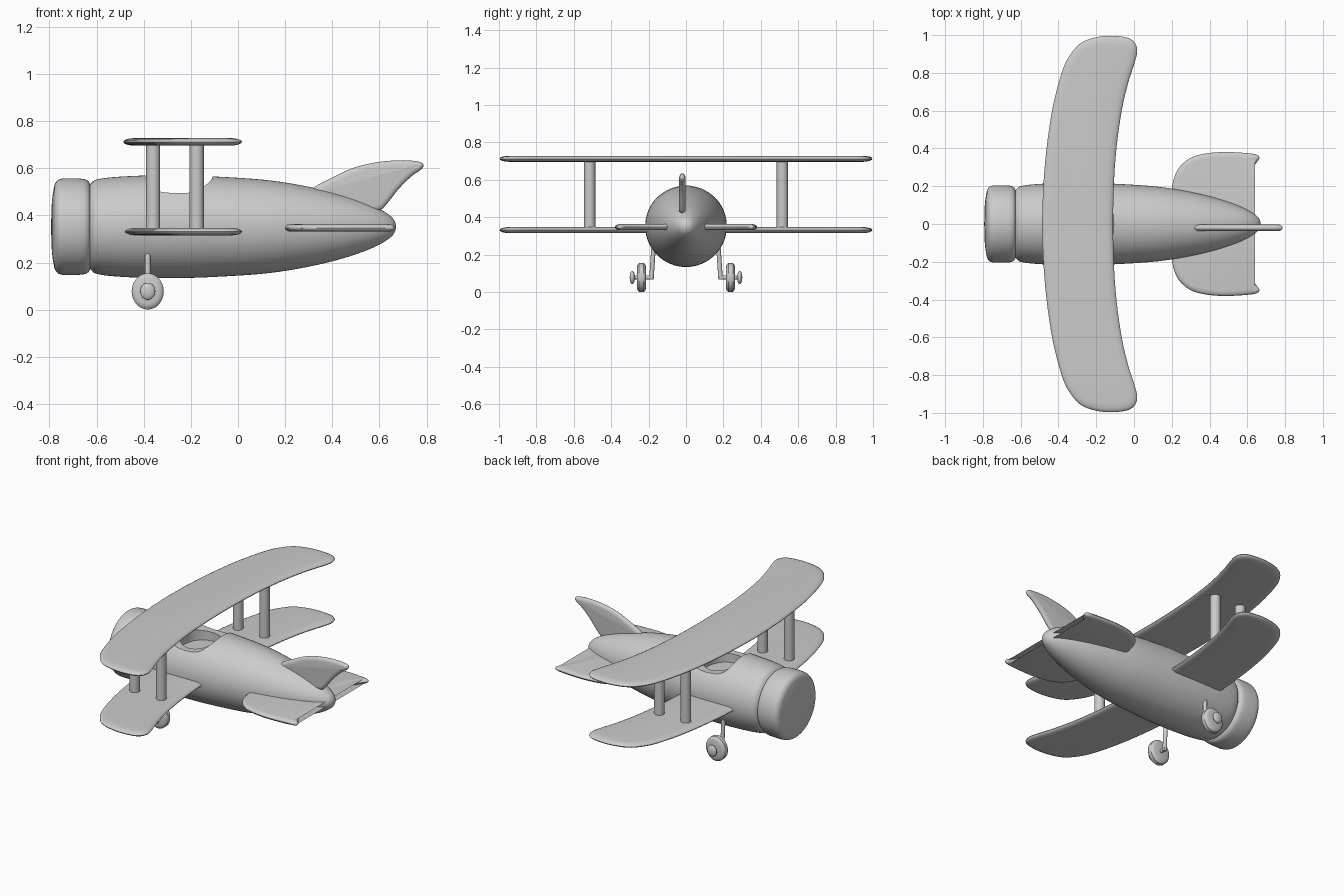
import bpy, bmesh, math
from mathutils import Vector, Matrix

if "Cube" in bpy.data.objects:
    bpy.data.objects.remove(bpy.data.objects["Cube"], do_unlink=True)

grey = bpy.data.materials.new("plain grey")
grey.use_nodes = True
colour = (0.6, 0.6, 0.6, 1)
grey.diffuse_color = colour
grey.node_tree.nodes["Principled BSDF"].inputs["Base Color"].default_value = colour


def finish(bm, name, smooth=True):
    bmesh.ops.recalc_face_normals(bm, faces=bm.faces)
    mesh = bpy.data.meshes.new(name)
    bm.to_mesh(mesh)
    bm.free()
    mesh.materials.append(grey)
    ob = bpy.data.objects.new(name, mesh)
    bpy.context.collection.objects.link(ob)
    if smooth:
        smooth_object(ob)
    return ob


def smooth_object(ob):
    bpy.ops.object.select_all(action='DESELECT')
    ob.select_set(True)
    bpy.context.view_layer.objects.active = ob
    bpy.ops.object.shade_smooth_by_angle(angle=math.radians(40))


def spline(points, steps=4, closed=False):
    """Smooth 2D curve through the points."""
    n = len(points)
    pick = lambda i: Vector(points[i % n] if closed else points[max(0, min(n - 1, i))])
    out = []
    for i in range(n if closed else n - 1):
        a, b, c, d = (pick(i + k) for k in (-1, 0, 1, 2))
        for s in range(steps):
            t = s / steps
            out.append(b + (c - a) * t / 2 + (2 * a - 5 * b + 4 * c - d) * t * t / 2
                       + (3 * b - a - 3 * c + d) * t ** 3 / 2)
    return out if closed else out + [pick(n - 1)]


def skin(bm, rings):
    """Join closed rings of points and cap both ends."""
    loops = [[bm.verts.new(p) for p in ring] for ring in rings]
    n = len(loops[0])
    for a, b in zip(loops, loops[1:]):
        for i in range(n):
            j = (i + 1) % n
            bm.faces.new((a[i], a[j], b[j], b[i]))
    bm.faces.new(loops[0])
    bm.faces.new(loops[-1])


def lathe(name, profile, matrix, segments=64, smooth=True):
    """Turn (distance, radius) pairs around the local x axis."""
    bm = bmesh.new()
    turns = [2 * math.pi * k / segments for k in range(segments)]
    skin(bm, [[matrix @ Vector((x, max(r, 0.0005) * math.cos(t), max(r, 0.0005) * math.sin(t)))
               for t in turns] for x, r in profile])
    return finish(bm, name, smooth)


def blade(name, outline, place, half, edge):
    """Thin plate with a rounded rim; place maps (u, v, w) into space."""
    n = len(outline)
    area = sum(outline[i - 1].cross(outline[i]) for i in range(n))
    side = 1 if area > 0 else -1
    normals = []
    for i in range(n):
        t = (outline[(i + 1) % n] - outline[i - 1]).normalized()
        normals.append(Vector((-t.y, t.x)) * side)
    rings = []
    for k in range(-4, 5):
        a = math.radians(k * 22)
        shift = edge * (1 - math.cos(a))
        rings.append([place(p.x + m.x * shift, p.y + m.y * shift, half * math.sin(a))
                      for p, m in zip(outline, normals)])
    bm = bmesh.new()
    skin(bm, rings)
    return finish(bm, name)


def mirrored(half_outline):
    """Full planform from its +y half, root leading edge to root trailing edge."""
    curve = spline(half_outline)
    return curve + [Vector((p.x, -p.y)) for p in reversed(curve) if p.y > 0.01]


# Fuselage and engine cowling
axis = Matrix.Translation((0, 0, 0.352))
body = [(-0.64, 0.165), (-0.622, 0.185), (-0.6, 0.2), (-0.53, 0.21), (-0.4, 0.217),
        (-0.25, 0.218), (-0.1, 0.213), (0.1, 0.2), (0.25, 0.179), (0.4, 0.147),
        (0.52, 0.11), (0.6, 0.076), (0.65, 0.043), (0.667, 0.018), (0.67, 0)]
fuselage = lathe("fuselage", spline(body), axis, smooth=False)
cowl = [(-0.793, 0), (-0.79, 0.1), (-0.781, 0.165), (-0.773, 0.188), (-0.755, 0.202),
        (-0.72, 0.205), (-0.66, 0.203), (-0.636, 0.194), (-0.626, 0.175), (-0.622, 0.14)]
lathe("engine_cowling", spline(cowl), axis)

# Cockpit: a scooped rim across the top and a rounded well below it
cut_profile = [(-0.393, 0.7), (-0.393, 0.575), (-0.38, 0.53), (-0.345, 0.505), (-0.28, 0.495),
               (-0.21, 0.496), (-0.165, 0.507), (-0.135, 0.53), (-0.105, 0.57), (-0.08, 0.7)]
bm = bmesh.new()
skin(bm, [[(p.x, y, p.y) for p in spline(cut_profile)] for y in (-0.3, 0.3)])
rim_cutter = finish(bm, "cockpit_rim_cutter", False)
bm = bmesh.new()
skin(bm, [[(-0.262 + 0.11 * math.cos(t), 0.125 * math.sin(t), z)
           for t in (2 * math.pi * k / 40 for k in range(40))] for z in (0.44, 0.72)])
well_cutter = finish(bm, "cockpit_well_cutter", False)
for cutter in (rim_cutter, well_cutter):
    mod = fuselage.modifiers.new("cockpit", 'BOOLEAN')
    mod.operation = 'DIFFERENCE'
    mod.solver = 'EXACT'
    mod.object = cutter
    bpy.context.view_layer.objects.active = fuselage
    bpy.ops.object.modifier_apply(modifier=mod.name)
    bpy.data.objects.remove(cutter, do_unlink=True)
smooth_object(fuselage)

# Swept wings
wing = mirrored([(-0.487, 0), (-0.48, 0.2), (-0.463, 0.4), (-0.43, 0.62), (-0.38, 0.81),
                 (-0.335, 0.9), (-0.27, 0.965), (-0.16, 0.995), (-0.05, 0.99), (0, 0.965),
                 (0.017, 0.92), (0.005, 0.86), (-0.03, 0.75), (-0.065, 0.6),
                 (-0.093, 0.4), (-0.107, 0.2), (-0.111, 0)])
for name, height in (("upper_wing", 0.712), ("lower_wing", 0.331)):
    blade(name, wing, lambda u, v, w: (u, v, height + w), 0.016, 0.05)

# Tail surfaces
tail = mirrored([(0.2, 0), (0.198, 0.17), (0.222, 0.27), (0.27, 0.33), (0.34, 0.365),
                 (0.46, 0.381), (0.6, 0.375), (0.652, 0.365), (0.664, 0.348),
                 (0.645, 0.32), (0.6, 0.25), (0.565, 0.17), (0.545, 0.09), (0.54, 0)])
blade("tailplane", tail, lambda u, v, w: (u, v, 0.347 + w), 0.016, 0.03)
fin = spline([(0.31, 0.505), (0.42, 0.57), (0.5, 0.605), (0.6, 0.627), (0.7, 0.634),
              (0.77, 0.627), (0.787, 0.612), (0.775, 0.593), (0.735, 0.565), (0.68, 0.51),
              (0.63, 0.447), (0.595, 0.42), (0.5, 0.41), (0.37, 0.44)], closed=True)
blade("tail_fin", fin, lambda u, v, w: (u, w - 0.02, v), 0.017, 0.025)


def rod(name, start, end, radius):
    start, end = Vector(start), Vector(end)
    turn = (end - start).to_track_quat('X', 'Z').to_matrix().to_4x4()
    length = (end - start).length
    return lathe(name, [(0, radius), (length, radius)], Matrix.Translation(start) @ turn, 24)


# Wing struts and landing gear on each side
wheel_x, wheel_z = -0.383, 0.0775
wheel_profile = [(-0.025, 0), (-0.025, 0.055), (-0.021, 0.068), (-0.012, 0.0765),
                 (0.012, 0.0765), (0.021, 0.068), (0.025, 0.055), (0.025, 0)]
hub_profile = [(0.014 * -math.cos(math.pi * k / 12), 0.036 * math.sin(math.pi * k / 12))
               for k in range(13)]
for side, word in ((1, "left"), (-1, "right")):
    for x, which in ((-0.36, "front"), (-0.175, "rear")):
        rod(f"{word}_{which}_strut", (x, side * 0.515, 0.332), (x, side * 0.515, 0.712), 0.03)
    rod(f"{word}_gear_leg", (wheel_x, side * 0.172, 0.26), (wheel_x, side * 0.185, 0.067), 0.012)
    rod(f"{word}_axle", (wheel_x, side * 0.176, wheel_z), (wheel_x, side * 0.29, wheel_z), 0.011)
    for name, profile, y in (("wheel", wheel_profile, 0.238), ("hub", hub_profile, 0.287)):
        place = (Matrix.Translation((wheel_x, side * y, wheel_z))
                 @ Matrix.Diagonal((0.89, 1, 1, 1)) @ Matrix.Rotation(math.pi / 2, 4, 'Z'))
        lathe(f"{word}_{name}", profile, place, 40)
